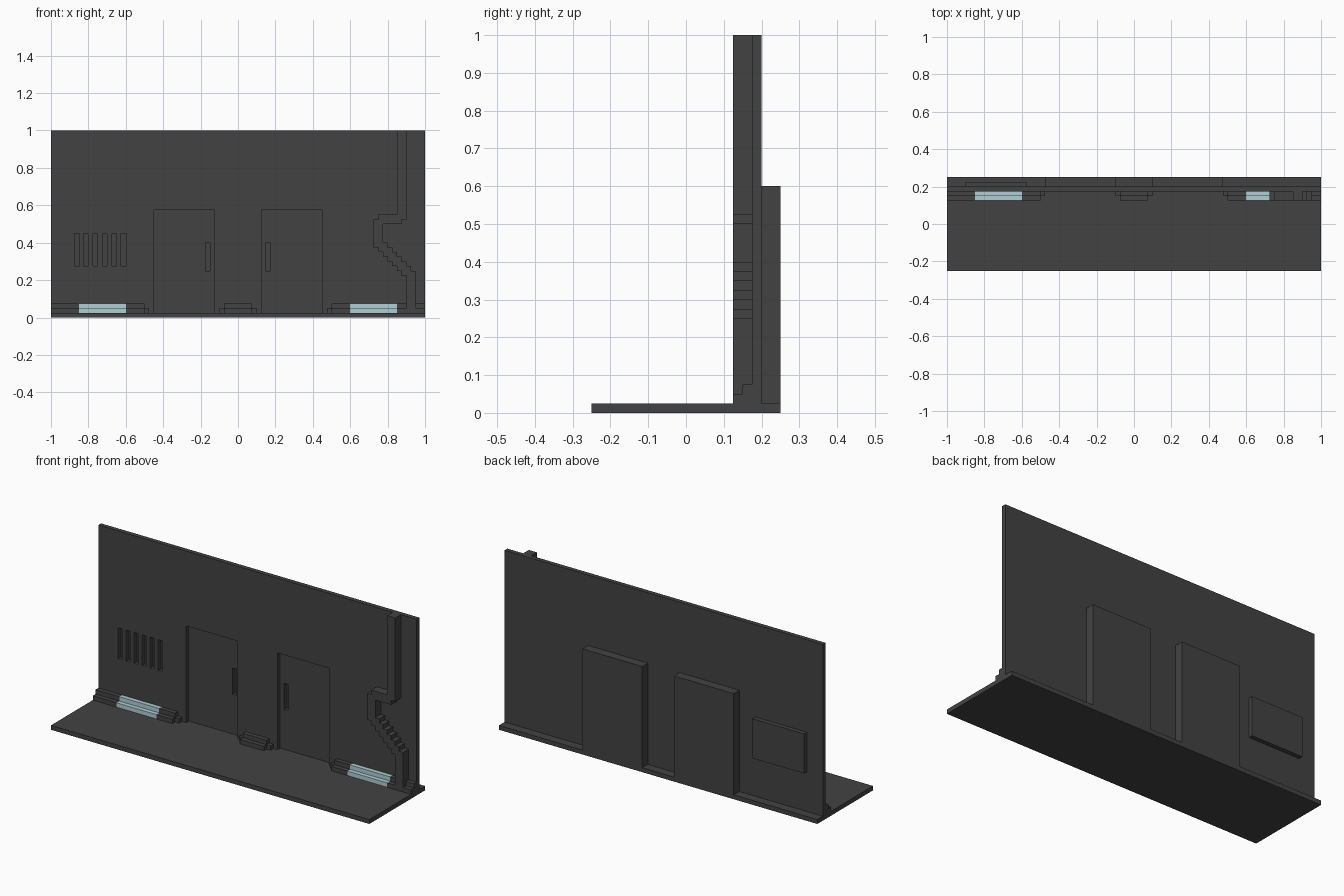
import bpy, bmesh

if "Cube" in bpy.data.objects:
    bpy.data.objects.remove(bpy.data.objects["Cube"])


def material(name, rgb):
    m = bpy.data.materials.new(name)
    m.diffuse_color = (*rgb, 1)
    m.use_nodes = True
    m.node_tree.nodes["Principled BSDF"].inputs["Base Color"].default_value = m.diffuse_color
    return m


DARK = material("dark grey", (0.055, 0.055, 0.055))
GLASS = material("pale blue light", (0.43, 0.62, 0.66))


def new_object(name, bm, mat):
    bmesh.ops.recalc_face_normals(bm, faces=bm.faces)
    me = bpy.data.meshes.new(name)
    bm.to_mesh(me)
    bm.free()
    me.materials.append(mat)
    ob = bpy.data.objects.new(name, me)
    bpy.context.collection.objects.link(ob)
    return ob


def prism(bm, outline, to3d, a, b):
    """Extrude a 2D outline from depth a to depth b."""
    verts = [bm.verts.new(to3d(p, q, a)) for p, q in outline]
    face = bm.faces.new(verts)
    ext = bmesh.ops.extrude_face_region(bm, geom=[face])
    move = [j - i for i, j in zip(to3d(0, 0, a), to3d(0, 0, b))]
    bmesh.ops.translate(bm, vec=move, verts=[g for g in ext["geom"] if isinstance(g, bmesh.types.BMVert)])


def along_y(p, q, d):
    return (p, d, q)


def along_x(p, q, d):
    return (d, p, q)


def box(bm, x0, x1, y0, y1, z0, z1):
    prism(bm, [(x0, z0), (x1, z0), (x1, z1), (x0, z1)], along_y, y0, y1)


def boxes(name, specs, mat=DARK):
    bm = bmesh.new()
    for s in specs:
        box(bm, *s)
    return new_object(name, bm, mat)


def boolean(target, name, specs, op):
    cutter = boxes(name, specs)
    cutter.hide_render = True
    mod = target.modifiers.new(name, "BOOLEAN")
    mod.operation, mod.solver, mod.object = op, "EXACT", cutter
    bpy.context.view_layer.objects.active = target
    bpy.ops.object.modifier_apply(modifier=mod.name)
    bpy.data.objects.remove(cutter)


# Floor slab
boxes("floor", [(-1, 1, -0.25, 0.25, 0, 0.025)])

# Wall with door housings and vent housing on the back
wall = boxes("wall", [(-1, 1, 0.175, 0.2, 0.025, 1)])
boolean(wall, "rear_housings", [
    (-0.475, -0.1, 0.185, 0.25, 0.025, 0.6),
    (0.1, 0.475, 0.185, 0.25, 0.025, 0.6),
    (-0.9, -0.575, 0.185, 0.225, 0.25, 0.475)], "UNION")

# Door recesses and vent slots
slots = [(-0.875 + 0.05 * i, -0.85 + 0.05 * i, 0.1, 0.2, 0.275, 0.45) for i in range(6)]
boolean(wall, "openings", [
    (-0.45, -0.125, 0.1, 0.2, 0, 0.575),
    (0.125, 0.45, 0.1, 0.2, 0, 0.575)] + slots, "DIFFERENCE")

# Recessed door handles
boolean(wall, "handle_recesses", [
    (-0.175, -0.15, 0.1, 0.225, 0.25, 0.4),
    (0.15, 0.175, 0.1, 0.225, 0.25, 0.4)], "DIFFERENCE")

# Stepped skirting along the foot of the wall, with light strips set in
STEP = [(0.125, 0.025), (0.175, 0.025), (0.175, 0.075), (0.15, 0.075), (0.15, 0.05), (0.125, 0.05)]


def stepped(name, spans, mat, ends=()):
    bm = bmesh.new()
    for a, b in spans:
        prism(bm, STEP, along_x, a, b)
    for a in ends:  # low end blocks
        box(bm, a, a + 0.025, 0.15, 0.175, 0.025, 0.05)
    return new_object(name, bm, mat)


stepped("skirting", [(-1, -0.85), (-0.6, -0.5), (-0.075, 0.075), (0.5, 0.6), (0.85, 0.9), (0.95, 1)],
        DARK, (-0.5, -0.1, 0.075, 0.475))
stepped("light_strips", [(-0.85, -0.6), (0.6, 0.85)], GLASS)

# Bent pipe: down the left side, then back up the right side
pipe = [(0.9, 1), (0.85, 1), (0.85, 0.55), (0.75, 0.55), (0.75, 0.525), (0.725, 0.525)]
for i in range(7):
    pipe += [(0.725 + 0.025 * i, 0.375 - 0.025 * i), (0.75 + 0.025 * i, 0.375 - 0.025 * i)]
pipe += [(0.9, 0.025), (0.95, 0.025)]
for i in reversed(range(7)):
    pipe += [(0.8 + 0.025 * i, 0.4 - 0.025 * i), (0.775 + 0.025 * i, 0.4 - 0.025 * i)]
pipe += [(0.775, 0.5), (0.875, 0.5), (0.875, 0.525), (0.9, 0.525)]
bm = bmesh.new()
prism(bm, pipe, along_y, 0.125, 0.175)
new_object("pipe", bm, DARK)
